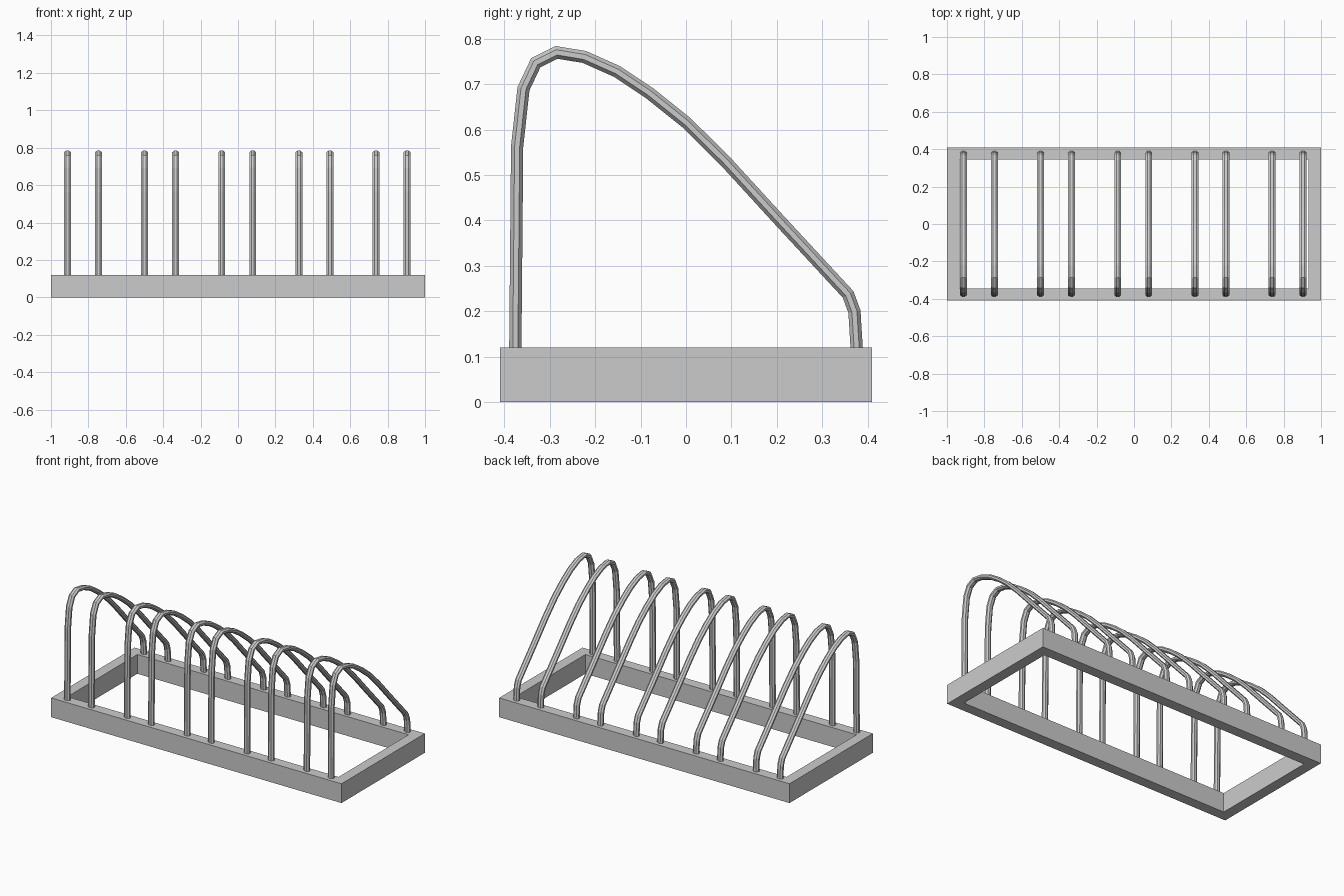
import bpy, bmesh, math
from mathutils import Vector

if "Cube" in bpy.data.objects:
    bpy.data.objects.remove(bpy.data.objects["Cube"])


def make_object(name, mesh, x=0.0):
    ob = bpy.data.objects.new(name, mesh)
    ob.location.x = x
    bpy.context.collection.objects.link(ob)
    return ob


def bm_to_mesh(bm, name):
    bmesh.ops.recalc_face_normals(bm, faces=bm.faces)
    mesh = bpy.data.meshes.new(name)
    bm.to_mesh(mesh)
    bm.free()
    return mesh


# Base frame: rectangular profile swept around the four corners
HX, HY, BAR, H = 1.0, 0.41, 0.066, 0.12
bm = bmesh.new()
rings = []
for sx, sy in ((-1, -1), (1, -1), (1, 1), (-1, 1)):
    rings.append([bm.verts.new((sx * (HX - d), sy * (HY - d), z))
                  for d, z in ((0, 0), (0, H), (BAR, H), (BAR, 0))])
for i in range(4):
    a, b = rings[i], rings[(i + 1) % 4]
    for j in range(4):
        k = (j + 1) % 4
        bm.faces.new((a[j], b[j], b[k], a[k]))
make_object("base_frame", bm_to_mesh(bm, "base_frame"))

# Wheel hoop: flattened octagonal tube along a bent path in the y-z plane
path = [Vector(p) for p in (
    (-0.376, 0.118), (-0.372, 0.562), (-0.358, 0.690), (-0.331, 0.747),
    (-0.285, 0.770), (-0.224, 0.760), (-0.152, 0.728), (-0.080, 0.680),
    (0.000, 0.616), (0.087, 0.530), (0.206, 0.400), (0.357, 0.237),
    (0.371, 0.199), (0.376, 0.118))]
HALF_X, HALF_N, SIDES = 0.0185, 0.0135, 8
bm = bmesh.new()
rings = []
for i, p in enumerate(path):
    d_in = (p - path[max(i - 1, 0)]).normalized() if i else (path[1] - p).normalized()
    d_out = (path[i + 1] - p).normalized() if i < len(path) - 1 else d_in
    t = (d_in + d_out).normalized()
    n = Vector((-t.y, t.x)) / t.dot(d_in)   # mitred joint
    if i in (0, len(path) - 1):
        n = Vector((math.copysign(1, n.x), 0))
    ring = []
    for s in range(SIDES):
        a = (s + 0.5) * math.tau / SIDES
        r = 1 / math.cos(math.pi / SIDES)
        q = p + n * (HALF_N * r * math.sin(a))
        ring.append(bm.verts.new((HALF_X * r * math.cos(a), q.x, q.y)))
    rings.append(ring)
for a, b in zip(rings, rings[1:]):
    for j in range(SIDES):
        k = (j + 1) % SIDES
        bm.faces.new((a[j], a[k], b[k], b[j]))
bm.faces.new(rings[0])
bm.faces.new(rings[-1])
hoop = bm_to_mesh(bm, "wheel_hoop")

# Five pairs of hoops along the frame
for i in range(5):
    for side, off in (("left", -0.083), ("right", 0.083)):
        make_object(f"wheel_hoop_{i + 1}_{side}", hoop, -0.829 + 0.4125 * i + off)
